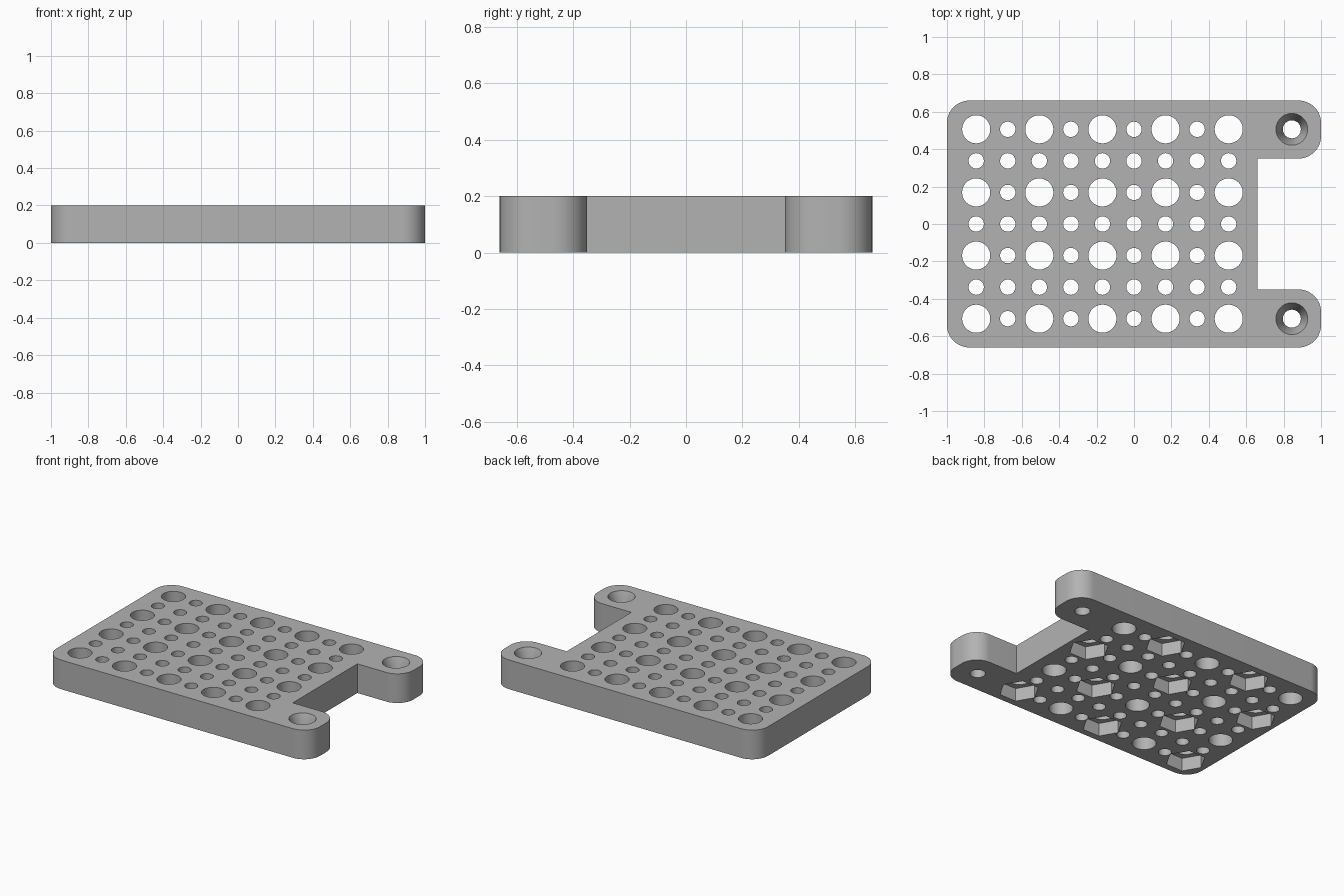
import bpy, bmesh, math

PITCH = 0.16875      # spacing of the hole grid
HEIGHT = 0.2
END, SIDE, NOTCH_X, NOTCH_Y = 1.0, 0.66, 0.66, 0.35
CORNER = 0.12
POCKET_R, POCKET_DEPTH = 0.126, 0.09

cube = bpy.data.objects.get("Cube")
if cube:
    bpy.data.objects.remove(cube)

grey = bpy.data.materials.new("light grey")
grey.use_nodes = True
colour = (0.45, 0.45, 0.45, 1)
grey.diffuse_color = colour
grey.node_tree.nodes["Principled BSDF"].inputs["Base Color"].default_value = colour


def make_object(name, bm):
    bmesh.ops.recalc_face_normals(bm, faces=bm.faces)
    mesh = bpy.data.meshes.new(name)
    bm.to_mesh(mesh)
    bm.free()
    mesh.materials.append(grey)
    obj = bpy.data.objects.new(name, mesh)
    bpy.context.collection.objects.link(obj)
    return obj


def lathe(bm, x, y, profile, sides):
    """Closed solid of stacked rings; profile is (radius, z) from bottom to top."""
    rings = [[bm.verts.new((x + r * math.cos(math.tau * k / sides),
                            y + r * math.sin(math.tau * k / sides), z))
              for k in range(sides)] for r, z in profile]
    for low, high in zip(rings, rings[1:]):
        for k in range(sides):
            n = (k + 1) % sides
            bm.faces.new((low[k], low[n], high[n], high[k]))
    bm.faces.new(rings[0][::-1])
    bm.faces.new(rings[-1])


def rounded(x, y, start):
    """Quarter circle ending a corner at (x, y), running counter-clockwise."""
    cx, cy = x - math.copysign(CORNER, math.cos(start + 0.5)), 0
    cy = y - math.copysign(CORNER, math.sin(start + 0.5))
    return [(cx + CORNER * math.cos(start + math.pi / 2 * k / 12),
             cy + CORNER * math.sin(start + math.pi / 2 * k / 12)) for k in range(13)]


# Plate outline with two rounded tabs
q = math.pi / 2
outline = (rounded(-END, -SIDE, 2 * q) + rounded(END, -SIDE, 3 * q)
           + rounded(END, -NOTCH_Y, 0) + [(NOTCH_X, -NOTCH_Y), (NOTCH_X, NOTCH_Y)]
           + rounded(END, NOTCH_Y, 3 * q) + rounded(END, SIDE, 0)
           + rounded(-END, SIDE, q))
bm = bmesh.new()
base = bm.faces.new([bm.verts.new((x, y, 0)) for x, y in outline])
top = bmesh.ops.extrude_face_region(bm, geom=[base])["geom"]
bmesh.ops.translate(bm, vec=(0, 0, HEIGHT),
                    verts=[v for v in top if isinstance(v, bmesh.types.BMVert)])
plate = make_object("perforated_plate", bm)

# Through holes, large on every second row and column
holes, pockets = bmesh.new(), bmesh.new()
for i in range(9):
    for j in range(7):
        x, y = (i - 5) * PITCH, (j - 3) * PITCH
        large = i % 2 == 0 and j % 2 == 0
        radius = 0.075 if large else 0.041
        lathe(holes, x, y, [(radius, -0.1), (radius, HEIGHT + 0.1)], 48 if large else 32)
        # Hexagonal pockets under alternate large holes
        if large and (i + j) % 4 == 0:
            lathe(pockets, x, y, [(POCKET_R, -0.1), (POCKET_R, POCKET_DEPTH)], 6)

# Countersunk screw holes in the tabs
for side in (-1, 1):
    lathe(holes, 5 * PITCH, side * 3 * PITCH,
          [(0.048, -0.1), (0.048, 0.1), (0.085, HEIGHT), (0.085, HEIGHT + 0.1)], 48)

for name, cutter_mesh in (("hole_cutter", holes), ("pocket_cutter", pockets)):
    cutter = make_object(name, cutter_mesh)
    cutter.hide_render = True
    mod = plate.modifiers.new(name, "BOOLEAN")
    mod.operation, mod.solver, mod.object = "DIFFERENCE", "EXACT", cutter
    bpy.context.view_layer.objects.active = plate
    bpy.ops.object.modifier_apply(modifier=name)
    bpy.data.objects.remove(cutter)

bpy.ops.object.select_all(action="DESELECT")
plate.select_set(True)
bpy.context.view_layer.objects.active = plate
bpy.ops.object.shade_smooth_by_angle(angle=math.radians(30))
